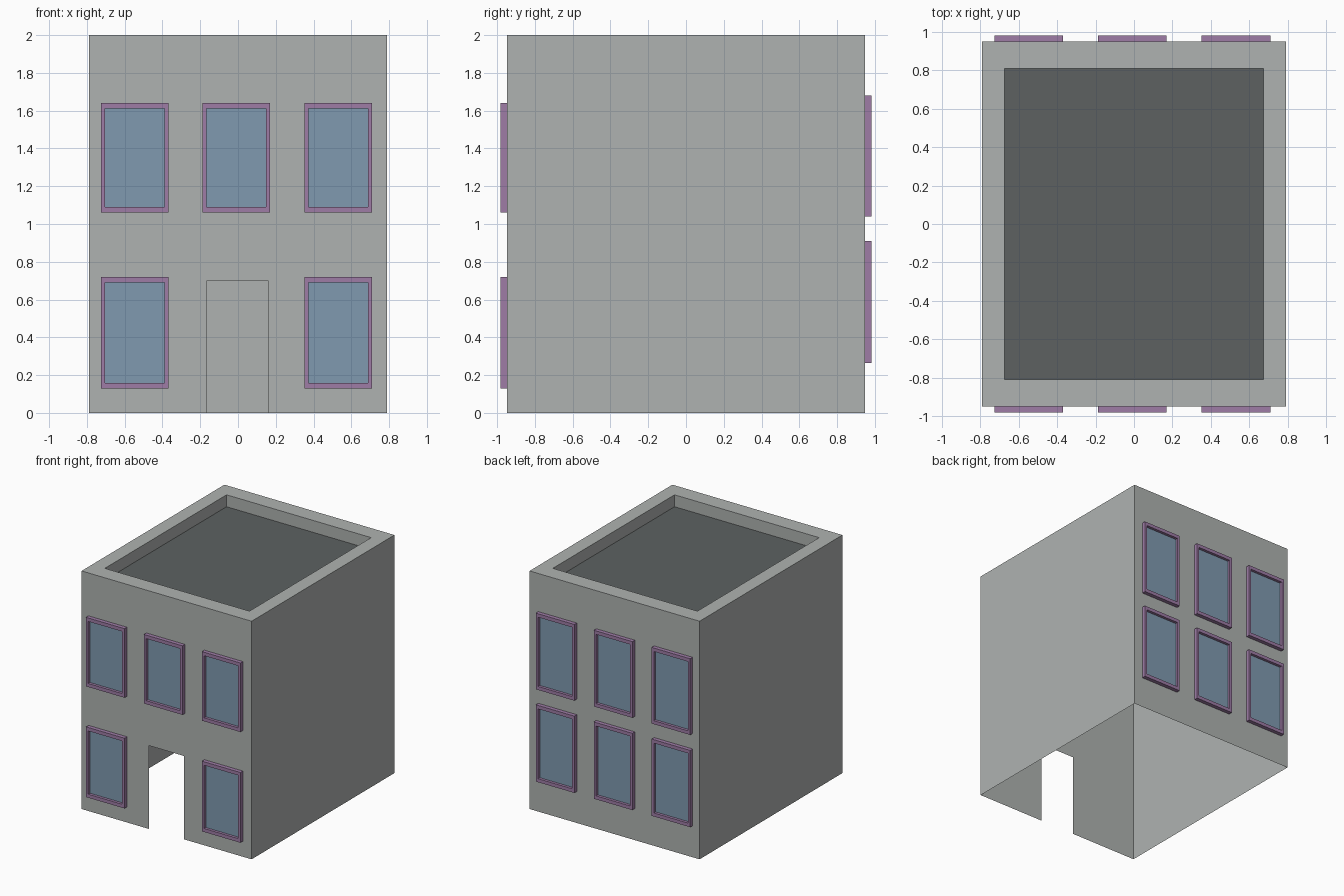
import bpy, bmesh

if "Cube" in bpy.data.objects:
    bpy.data.objects.remove(bpy.data.objects["Cube"])

X, Y, H = 0.79, 0.948, 2.0          # half width, half depth, height
RX, RY, RZ = 0.672, 0.808, 1.9      # roof recess
DOOR_L, DOOR_R, DOOR_H = -0.165, 0.16, 0.70


def material(name, rgb):
    m = bpy.data.materials.new(name)
    m.diffuse_color = (*rgb, 1.0)
    m.use_nodes = True
    m.node_tree.nodes["Principled BSDF"].inputs["Base Color"].default_value = m.diffuse_color
    return m


STONE = material("grey wall", (0.43, 0.45, 0.44))
ROOF = material("dark roof", (0.109, 0.12, 0.12))
FRAME = material("purple frame", (0.342, 0.202, 0.381))
GLASS = material("blue glass", (0.216, 0.323, 0.434))


def make(name, bm, *mats):
    bmesh.ops.remove_doubles(bm, verts=bm.verts, dist=1e-5)
    me = bpy.data.meshes.new(name)
    bm.to_mesh(me)
    bm.free()
    for m in mats:
        me.materials.append(m)
    ob = bpy.data.objects.new(name, me)
    bpy.context.collection.objects.link(ob)


def face(bm, pts, mat=0):
    f = bm.faces.new([bm.verts.new(p) for p in pts])
    f.material_index = mat
    return f


def strip(bm, a, b):
    """Quads joining two four-point loops."""
    for i in range(4):
        j = (i + 1) % 4
        face(bm, [a[i], a[j], b[j], b[i]])


def rect(x, y, z):
    return [(-x, -y, z), (x, -y, z), (x, y, z), (-x, y, z)]


# Walls: thin shell, open below, with a doorway in front
bm = bmesh.new()
base, top = rect(X, Y, 0), rect(X, Y, H)
for i in (1, 2, 3):
    j = (i + 1) % 4
    face(bm, [base[i], base[j], top[j], top[i]])
front = [(-X, 0), (DOOR_L, 0), (DOOR_L, DOOR_H), (DOOR_R, DOOR_H),
         (DOOR_R, 0), (X, 0), (X, H), (-X, H)]
face(bm, [(x, -Y, z) for x, z in front])
# Parapet top and its inner sides
strip(bm, top, rect(RX, RY, H))
strip(bm, rect(RX, RY, H), rect(RX, RY, RZ))
make("walls", bm, STONE)

# Sunken roof
bm = bmesh.new()
face(bm, rect(RX, RY, RZ))
make("roof", bm, ROOF)


def window(name, cx, z0, z1, side):
    """Raised frame with set-back glass; side -1 is front, +1 is back."""
    def loop(inset, out):
        w, y = 0.179 - inset, side * (Y + out)
        return [(cx - w, y, z0 + inset * 1.4), (cx + w, y, z0 + inset * 1.4),
                (cx + w, y, z1 - inset * 1.4), (cx - w, y, z1 - inset * 1.4)]
    bm = bmesh.new()
    loops = [loop(0, 0), loop(0, 0.033), loop(0.021, 0.033), loop(0.021, 0.01)]
    for a, b in zip(loops, loops[1:]):
        strip(bm, a, b)
    face(bm, loops[-1], 1)
    if side > 0:
        bmesh.ops.reverse_faces(bm, faces=bm.faces)
    make(name, bm, FRAME, GLASS)


# Windows: five in front around the door, six at the back
for col, cx in (("left", -0.547), ("middle", -0.009), ("right", 0.53)):
    window("front_upper_window_" + col, cx, 1.06, 1.64, -1)
    if col != "middle":
        window("front_lower_window_" + col, cx, 0.13, 0.72, -1)
    window("back_upper_window_" + col, cx, 1.04, 1.68, 1)
    window("back_lower_window_" + col, cx, 0.265, 0.91, 1)
